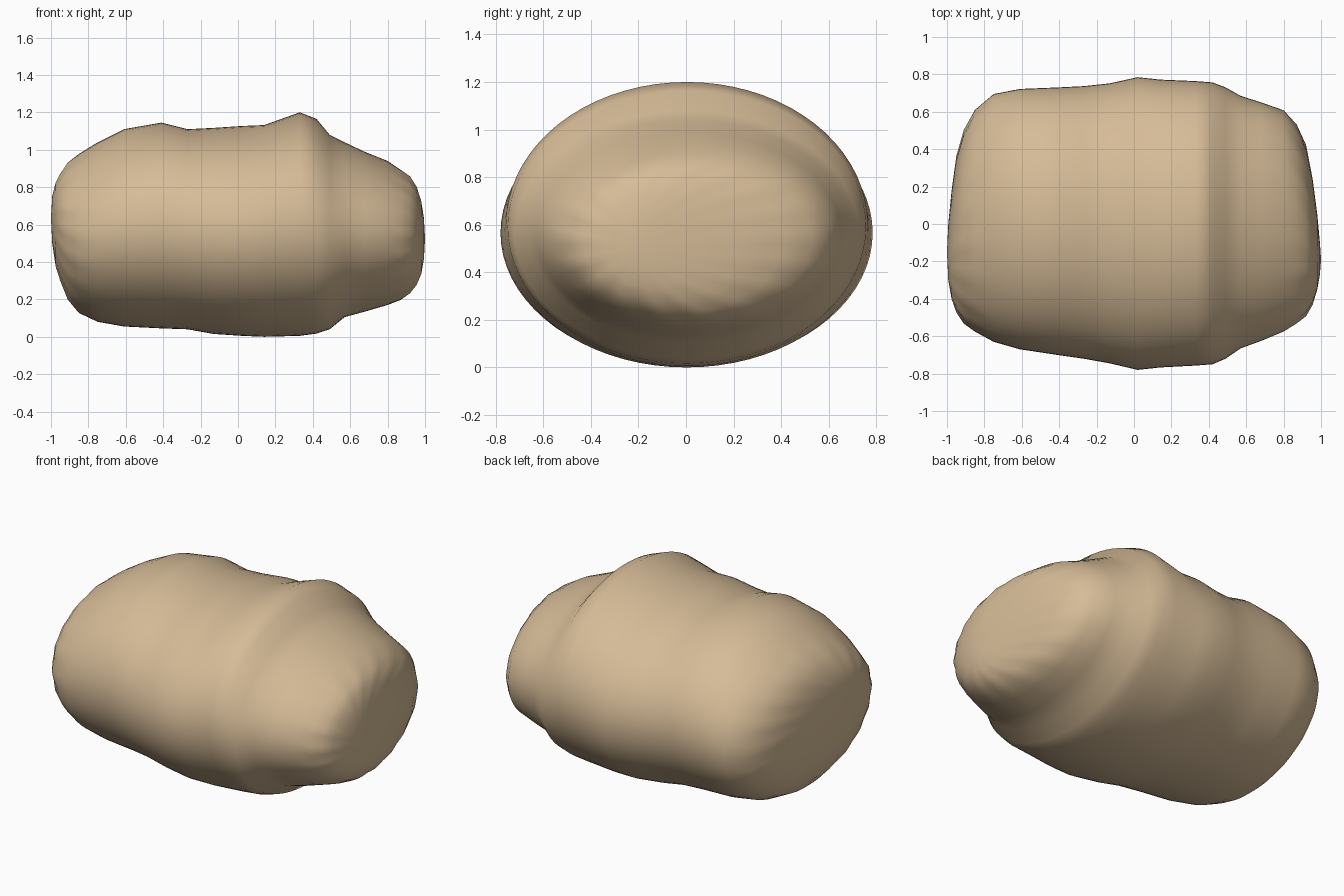
import bpy, bmesh, math

# Cross-sections along the body: x, z low, z high, y front, y back
SECTIONS = [
    (-0.993, 0.50, 0.76, -0.30, 0.00),
    (-0.975, 0.38, 0.83, -0.40, 0.18),
    (-0.95, 0.30, 0.88, -0.47, 0.36),
    (-0.91, 0.20, 0.94, -0.53, 0.50),
    (-0.85, 0.13, 0.985, -0.575, 0.61),
    (-0.75, 0.085, 1.045, -0.63, 0.695),
    (-0.61, 0.06, 1.115, -0.67, 0.722),
    (-0.41, 0.05, 1.15, -0.70, 0.73),
    (-0.27, 0.045, 1.115, -0.72, 0.737),
    (-0.13, 0.02, 1.122, -0.745, 0.752),
    (0.02, 0.01, 1.132, -0.78, 0.785),
    (0.14, 0.005, 1.137, -0.767, 0.772),
    (0.33, 0.01, 1.205, -0.757, 0.764),
    (0.42, 0.022, 1.17, -0.75, 0.757),
    (0.49, 0.045, 1.085, -0.72, 0.73),
    (0.57, 0.11, 1.045, -0.665, 0.685),
    (0.68, 0.14, 0.993, -0.625, 0.65),
    (0.80, 0.175, 0.945, -0.575, 0.608),
    (0.87, 0.20, 0.90, -0.53, 0.53),
    (0.92, 0.235, 0.865, -0.49, 0.42),
    (0.955, 0.28, 0.81, -0.43, 0.24),
    (0.98, 0.34, 0.73, -0.35, 0.05),
    (0.994, 0.42, 0.64, -0.27, -0.10),
]
SEGS = 72

tan = bpy.data.materials.new("tan")
tan.diffuse_color = (0.67, 0.50, 0.31, 1)


def ring(bm, x, z0, z1, y0, y1):
    """Oval section, with shallow gathered pleats near both ends."""
    cy, cz, ry, rz = (y0 + y1) / 2, (z0 + z1) / 2, (y1 - y0) / 2, (z1 - z0) / 2
    pleat = 0.014 * max(0, 1 - abs(abs(x) - 0.93) / 0.1)
    verts = []
    for i in range(SEGS):
        a = 2 * math.pi * i / SEGS
        k = 1 + pleat * (math.cos(18 * a) - 0.5)
        verts.append(bm.verts.new((x, cy + ry * k * math.cos(a), cz + rz * k * math.sin(a))))
    return verts


# Body: lofted sections closed by a shallow point at each end
bm = bmesh.new()
rings = [ring(bm, *s) for s in SECTIONS]
for a, b in zip(rings, rings[1:]):
    for i in range(SEGS):
        j = (i + 1) % SEGS
        bm.faces.new((a[i], a[j], b[j], b[i]))
for r, tip in ((rings[0], (-1, -0.15, 0.64)), (rings[-1], (1, -0.19, 0.53))):
    v = bm.verts.new(tip)
    for i in range(SEGS):
        bm.faces.new((r[i], r[(i + 1) % SEGS], v))
low = min(v.co.z for v in bm.verts)
for v in bm.verts:
    v.co.z -= low
bmesh.ops.recalc_face_normals(bm, faces=bm.faces)
for f in bm.faces:
    f.smooth = True
mesh = bpy.data.meshes.new("padded_body")
bm.to_mesh(mesh)
bm.free()
mesh.materials.append(tan)
bpy.context.collection.objects.link(bpy.data.objects.new("padded_body", mesh))
